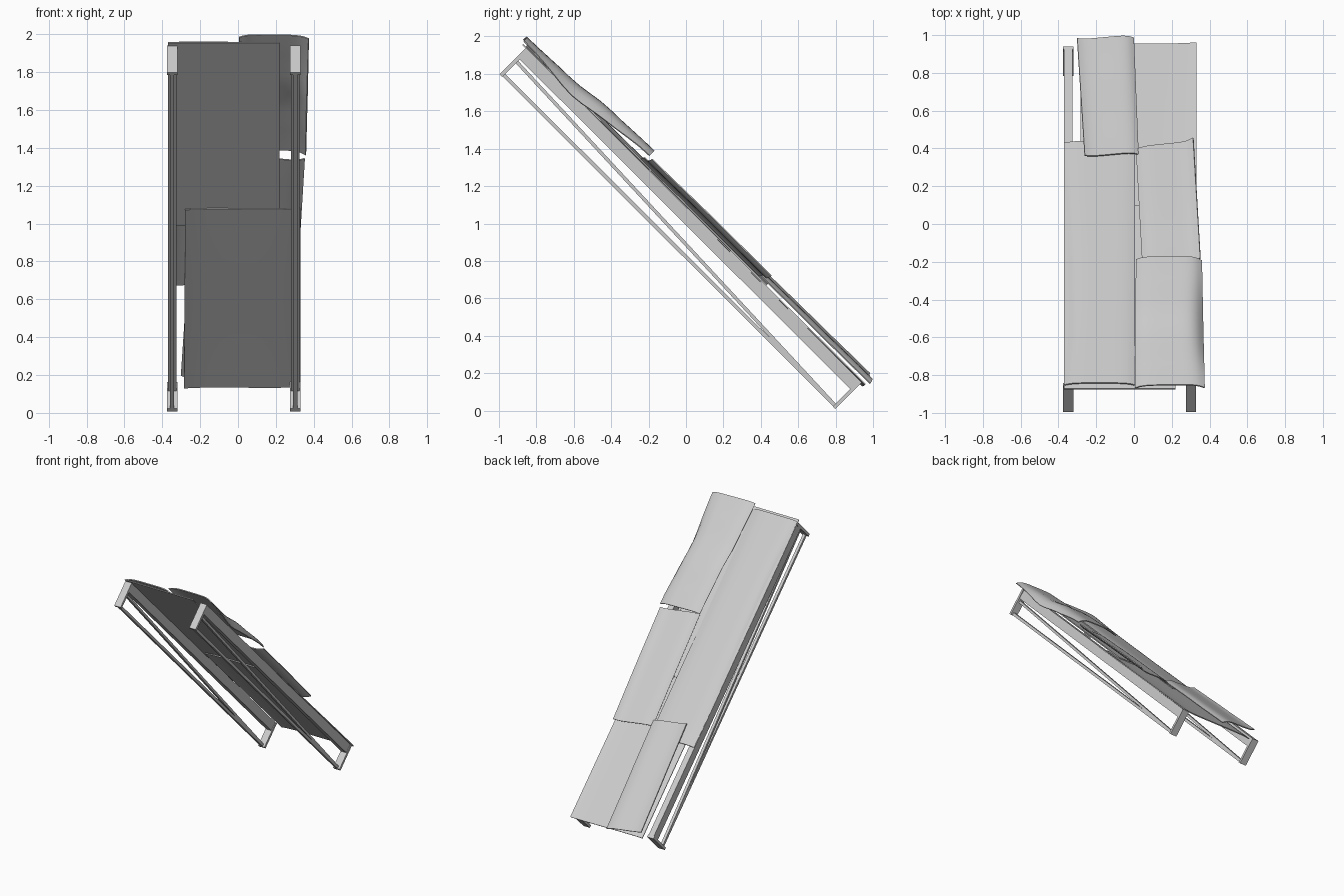
import bpy, bmesh
from mathutils import Vector

cube = bpy.data.objects.get("Cube")
if cube:
    bpy.data.objects.remove(cube, do_unlink=True)

mat = bpy.data.materials.new("light grey")
mat.use_nodes = True
GREY = (0.6, 0.6, 0.6, 1)
mat.diffuse_color = GREY
mat.node_tree.nodes["Principled BSDF"].inputs["Base Color"].default_value = GREY

# Slope frame: top corner, direction down the slope, outward normal
TOP, LOW = Vector((0, -0.855, 1.94)), Vector((0, 0.94, 0.15))
LENGTH = (LOW - TOP).length
DOWN = (LOW - TOP).normalized()
OUT = Vector((0, -DOWN.z, DOWN.y))


def at(x, s, n):
    return Vector((x, 0, 0)) + TOP + DOWN * s + OUT * n


def finish(name, bm):
    bmesh.ops.recalc_face_normals(bm, faces=bm.faces)
    mesh = bpy.data.meshes.new(name)
    bm.to_mesh(mesh)
    bm.free()
    mesh.materials.append(mat)
    obj = bpy.data.objects.new(name, mesh)
    bpy.context.collection.objects.link(obj)
    return obj


# Bar whose two ends may sit at different depths below the slope
def bar(name, x, width, s0, s1, n0, n1, depth):
    bm = bmesh.new()
    ends = []
    for s, n in ((s0, n0), (s1, n1)):
        ring = [(-1, 0), (1, 0), (1, -depth), (-1, -depth)]
        ends.append([bm.verts.new(at(x + a * width / 2, s, n + b)) for a, b in ring])
    a, b = ends
    bm.faces.new(a)
    bm.faces.new(b)
    for i in range(4):
        j = (i + 1) % 4
        bm.faces.new((a[i], a[j], b[j], b[i]))
    finish(name, bm)


# Smooth blend through evenly spaced values
def blend(values, t):
    k = t * (len(values) - 1)
    i = min(int(k), len(values) - 2)
    f = k - i
    return values[i] + (values[i + 1] - values[i]) * f * f * (3 - 2 * f)


# Sheet with bent side edges; lifts and drops vary along the slope
def sheet(name, y0, y1, top_x, low_x, lifts, left_drop, right_drop):
    bm = bmesh.new()
    cols, rows = 16, 12
    skew = 1.25 * (sum(top_x) - sum(low_x)) / (y1 - y0)
    grid = []
    for r in range(rows + 1):
        t = r / rows
        lift = blend(lifts, t)
        s = (y0 + (y1 - y0) * t - TOP.y - OUT.y * lift) / DOWN.y
        x0 = top_x[0] + (low_x[0] - top_x[0]) * t
        x1 = top_x[1] + (low_x[1] - top_x[1]) * t
        row = []
        for c in range(cols + 1):
            u = c / cols * 2 - 1
            drop = blend(left_drop if u < 0 else right_drop, t) * abs(u) ** 5
            shift = skew * u * (x1 - x0) / 2
            row.append(bm.verts.new(at(x0 + (x1 - x0) * c / cols, s + shift, lift - drop)))
        grid.append(row)
    for r in range(rows):
        for c in range(cols):
            bm.faces.new((grid[r][c], grid[r][c + 1], grid[r + 1][c + 1], grid[r + 1][c]))
    obj = finish(name, bm)
    if obj.data.polygons[0].normal.z < 0:
        obj.data.flip_normals()
    solid = obj.modifiers.new("thickness", "SOLIDIFY")
    solid.thickness = 0.007
    bpy.ops.object.select_all(action="DESELECT")
    obj.select_set(True)
    bpy.context.view_layer.objects.active = obj
    bpy.ops.object.modifier_apply(modifier=solid.name)
    bpy.ops.object.shade_smooth_by_angle()


# Two sloping trusses: beam, thin chord, diagonal and end plates
PLATE = 0.02
for side, x in (("right", -0.348), ("left", 0.302)):
    bar(side + "_beam", x, 0.045, PLATE, LENGTH - PLATE, 0, 0, 0.068)
    bar(side + "_chord", x, 0.022, PLATE, LENGTH - PLATE, -0.178, -0.178, 0.02)
    bar(side + "_diagonal", x, 0.022, PLATE, LENGTH - PLATE, -0.08, -0.178, 0.018)
    bar(side + "_top_plate", x, 0.055, 0, PLATE, 0, 0, 0.2)
    bar(side + "_low_plate", x, 0.055, LENGTH - PLATE, LENGTH, 0, 0, 0.2)

# Underlay sheets
sheet("upper_underlay", -0.87, 0.1, (-0.37, 0.22), (-0.37, 0.22), (0.003, 0.003), (0, 0), (0, 0))
sheet("lower_underlay", 0, 0.955, (-0.28, 0.33), (-0.285, 0.33), (-0.005, 0.002), (0.008, 0.008), (-0.008, -0.008))

# Loose cover sheets
sheet("long_sheet", -0.84, 0.44, (-0.37, 0.005), (-0.37, 0.005), (0.026, 0.024, 0.024, 0.022),
      (0.015, 0.045, 0.04, 0.025, 0.015), (0.015, 0.01))
sheet("top_sheet", -0.85, -0.17, (0.005, 0.375), (0.01, 0.36), (0.045, 0.055, 0.085, 0.095),
      (0.02, 0.02), (0.025, 0.07, 0.035))
sheet("middle_sheet", -0.21, 0.425, (0.045, 0.35), (0.01, 0.312), (0.035, 0.04, 0.04), (0.02, 0.02), (-0.022, -0.025))
sheet("low_sheet", 0.37, 0.99, (-0.26, 0.025), (-0.3, 0), (0.045, 0.05, 0.055), (-0.012, -0.012), (0.02, 0.025))
